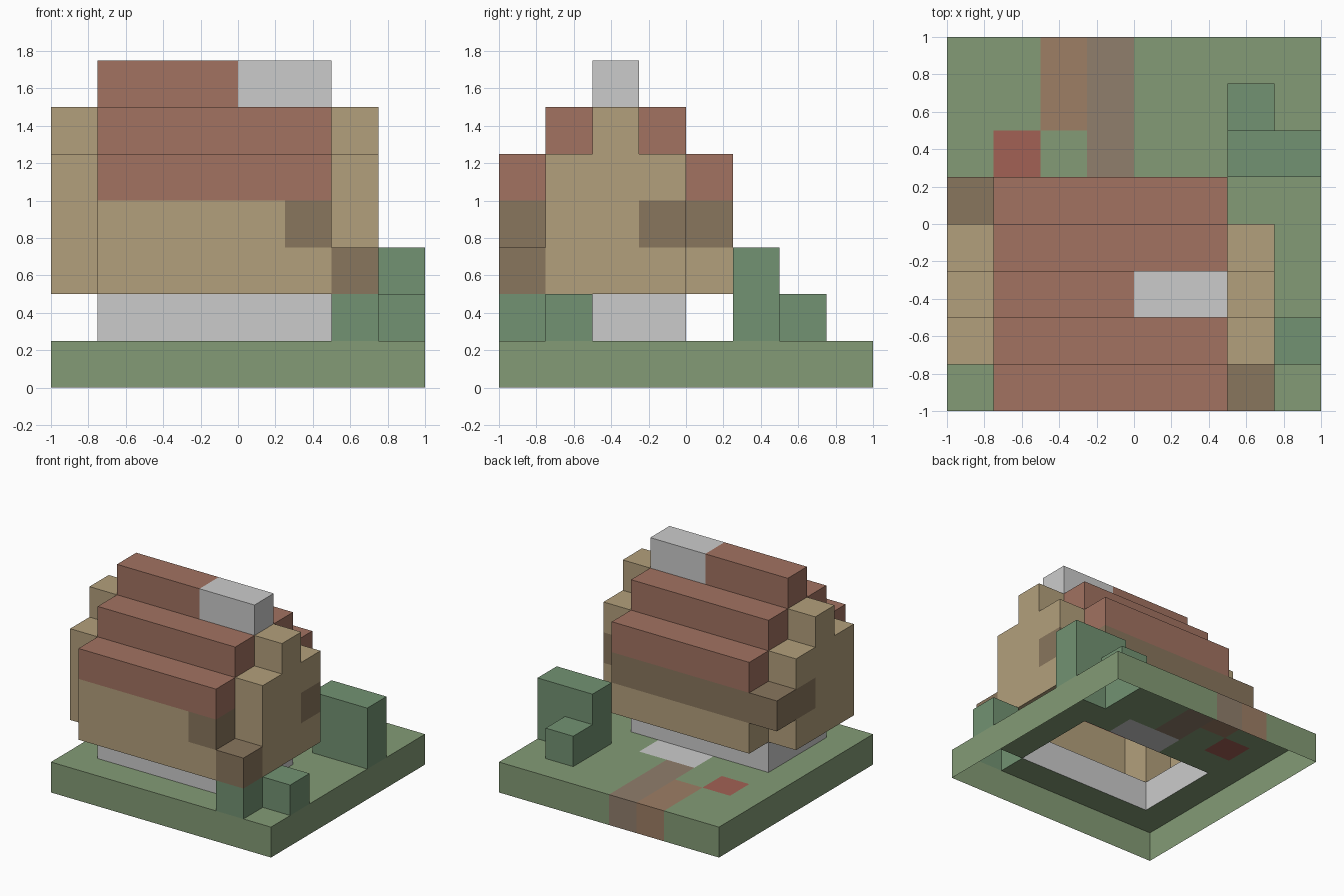
import bpy
from mathutils import Vector

if "Cube" in bpy.data.objects:
    bpy.data.objects.remove(bpy.data.objects["Cube"])

S = 0.25  # block size

GREEN, LEAF = (0.23, 0.33, 0.18), (0.17, 0.29, 0.17)
TAN, TIMBER = (0.45, 0.35, 0.20), (0.25, 0.18, 0.11)
CLAY, PATH = (0.36, 0.17, 0.12), (0.28, 0.21, 0.15)
DIRT, FLOWER = (0.34, 0.21, 0.13), (0.36, 0.12, 0.09)

# name, colour, block boxes (x0, x1, y0, y1, z0, z1); later parts replace earlier blocks
PARTS = [
    ("lawn", GREEN, [(0, 8, 0, 8, 0, 1)]),
    ("path", PATH, [(3, 4, 5, 8, 0, 1)]),
    ("path_dirt", DIRT, [(2, 3, 6, 8, 0, 1)]),
    ("flower_bed", FLOWER, [(1, 2, 5, 6, 0, 1)]),
    ("doorstep", None, [(3, 5, 4, 5, 0, 1)]),
    ("foundation", None, [(1, 6, 1, 4, 1, 2)]),
    # main body plus the two stepped gable ends
    ("walls", TAN, [(1, 6, 0, 5, 2, 4), (0, 7, 1, 4, 2, 5), (0, 7, 2, 3, 5, 6)]),
    ("roof", CLAY, [(1, 6, i, 5 - i, 4 + i, 5 + i) for i in range(3)]),
    ("chimney", None, [(4, 6, 2, 3, 6, 7)]),
    ("timber_band", TIMBER, [(0, 6, 4, 5, 3, 4), (0, 1, 3, 4, 3, 4),
                             (6, 7, 3, 4, 3, 4), (5, 6, 0, 1, 3, 4)]),
    ("timber_post", TIMBER, [(6, 7, 0, 1, 2, 3)]),
    ("front_bush", LEAF, [(6, 7, 0, 1, 1, 2), (7, 8, 1, 2, 1, 2)]),
    ("back_bush", LEAF, [(6, 8, 5, 6, 1, 3), (6, 7, 6, 7, 1, 2)]),
]

# fill the block grid
grid = {}
for name, _, boxes in PARTS:
    for x0, x1, y0, y1, z0, z1 in boxes:
        for x in range(x0, x1):
            for y in range(y0, y1):
                for z in range(z0, z1):
                    grid[x, y, z] = name


def skin(name, colour):
    """Mesh the exposed faces of one part; the underside at z = 0 stays open."""
    verts, faces = {}, []
    for cell, owner in grid.items():
        if owner != name:
            continue
        for axis in range(3):
            for side in (0, 1):
                near = list(cell)
                near[axis] += 2 * side - 1
                if tuple(near) in grid or near[2] < 0:
                    continue
                face = []
                for a, b in ((0, 0), (1, 0), (1, 1), (0, 1)):
                    p = list(cell)
                    p[axis] += side
                    p[(axis + 1) % 3] += a
                    p[(axis + 2) % 3] += b
                    face.append(verts.setdefault(tuple(p), len(verts)))
                faces.append(face if side else face[::-1])
    me = bpy.data.meshes.new(name)
    me.from_pydata([Vector(p) * S - Vector((1, 1, 0)) for p in verts], [], faces)
    if colour:
        mat = bpy.data.materials.new(name)
        mat.diffuse_color = (*colour, 1)
        mat.use_nodes = True
        mat.node_tree.nodes["Principled BSDF"].inputs["Base Color"].default_value = mat.diffuse_color
        me.materials.append(mat)
    bpy.context.collection.objects.link(bpy.data.objects.new(name, me))


for name, colour, _ in PARTS:
    skin(name, colour)
